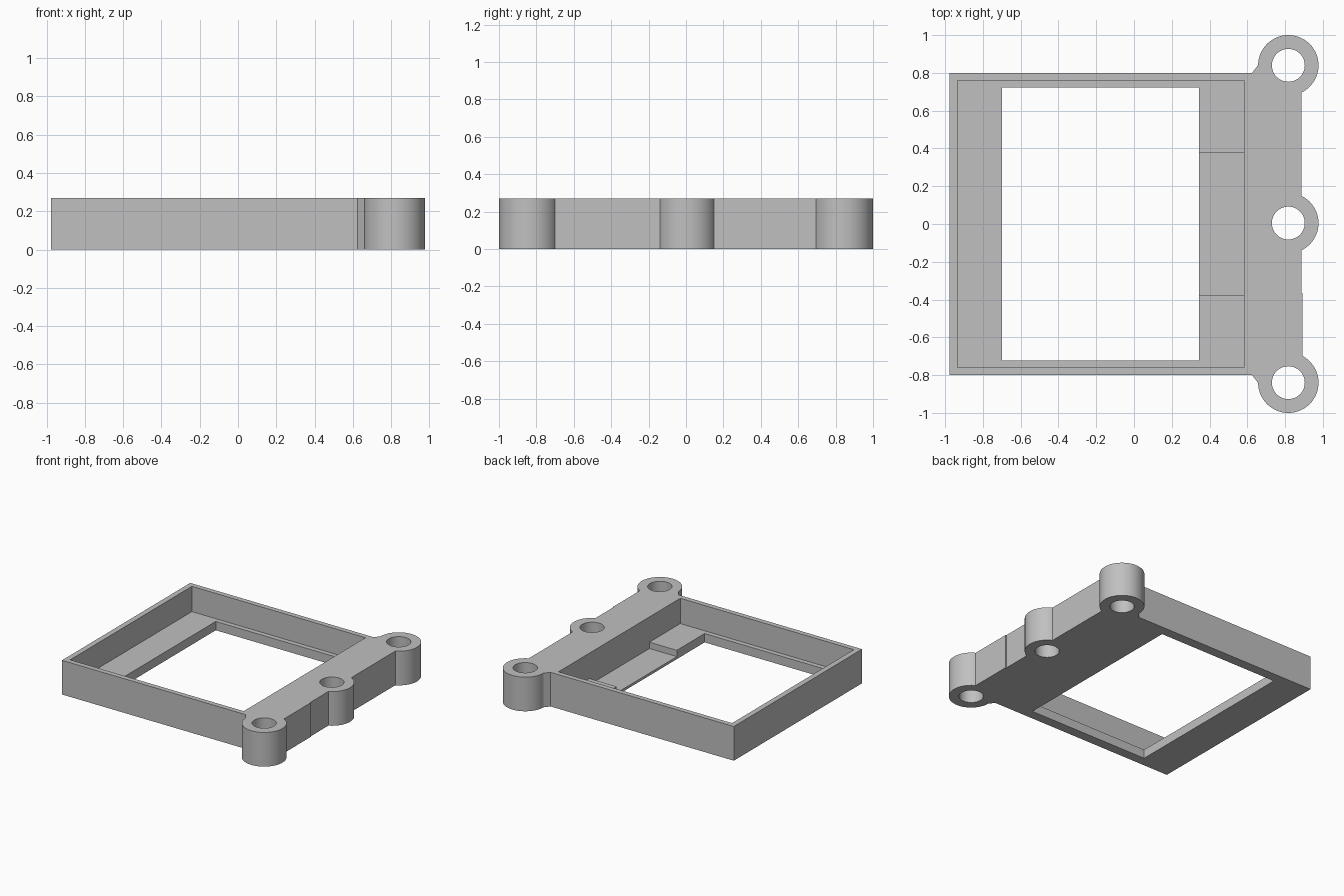
import bpy, bmesh, math

cube = bpy.data.objects.get("Cube")
if cube:
    bpy.data.objects.remove(cube, do_unlink=True)

HEIGHT = 0.27       # full height of the frame
FLOOR = 0.07        # thickness of the ledge round the window
NOTCH = 0.02        # thickness of the recessed part of the ledge
BOSS_X = 0.817
BOSS_Y = (-0.84, 0.005, 0.84)

grey = bpy.data.materials.new("plain grey")
grey.use_nodes = True
colour = (0.53, 0.53, 0.53, 1)
grey.diffuse_color = colour
grey.node_tree.nodes["Principled BSDF"].inputs["Base Color"].default_value = colour


def prism(name, outline, z0, z1):
    """Extrude a flat outline between two heights."""
    bm = bmesh.new()
    face = bm.faces.new([bm.verts.new((x, y, z0)) for x, y in outline])
    top = bmesh.ops.extrude_face_region(bm, geom=[face])["geom"]
    verts = [v for v in top if isinstance(v, bmesh.types.BMVert)]
    bmesh.ops.translate(bm, verts=verts, vec=(0, 0, z1 - z0))
    bmesh.ops.recalc_face_normals(bm, faces=bm.faces)
    mesh = bpy.data.meshes.new(name)
    bm.to_mesh(mesh)
    bm.free()
    mesh.materials.append(grey)
    obj = bpy.data.objects.new(name, mesh)
    bpy.context.collection.objects.link(obj)
    return obj


def box(name, x0, x1, y0, y1, z0, z1):
    return prism(name, [(x0, y0), (x1, y0), (x1, y1), (x0, y1)], z0, z1)


def cylinder(name, x, y, radius, z0, z1, sides=64):
    ring = [2 * math.pi * i / sides for i in range(sides)]
    return prism(name, [(x + radius * math.cos(a), y + radius * math.sin(a))
                        for a in ring], z0, z1)


def combine(target, tool, operation):
    """Apply a boolean and discard the tool."""
    tool.hide_render = True
    mod = target.modifiers.new(operation, "BOOLEAN")
    mod.operation, mod.solver, mod.object = operation, "EXACT", tool
    bpy.context.view_layer.objects.active = target
    bpy.ops.object.modifier_apply(modifier=mod.name)
    bpy.data.objects.remove(tool, do_unlink=True)


# Plate with small gussets running into the corner bosses
outline = [(-0.978, -0.8), (0.625, -0.8), (0.66, -0.845), (BOSS_X, -0.845),
           (0.893, -0.75), (0.893, -0.365), (0.887, -0.365), (0.887, 0.75),
           (BOSS_X, 0.845), (0.66, 0.845), (0.625, 0.8), (-0.978, 0.8)]
frame = prism("mounting_frame", outline, 0, HEIGHT)

# Screw bosses along the right edge
for y in BOSS_Y:
    combine(frame, cylinder("boss", BOSS_X, y, 0.16, 0, HEIGHT), "UNION")

# Tray pocket, window and recess in the ledge
combine(frame, box("pocket", -0.935, 0.582, -0.76, 0.76, FLOOR, 1), "DIFFERENCE")
combine(frame, box("window", -0.7, 0.343, -0.722, 0.722, -1, 1), "DIFFERENCE")
combine(frame, box("recess", 0.3, 0.582, -0.375, 0.375, NOTCH, 0.2), "DIFFERENCE")

# Screw holes
for y in BOSS_Y:
    combine(frame, cylinder("hole", BOSS_X, y, 0.087, -1, 1), "DIFFERENCE")

bpy.ops.object.select_all(action="DESELECT")
frame.select_set(True)
bpy.context.view_layer.objects.active = frame
bpy.ops.object.shade_smooth_by_angle(angle=math.radians(20))
